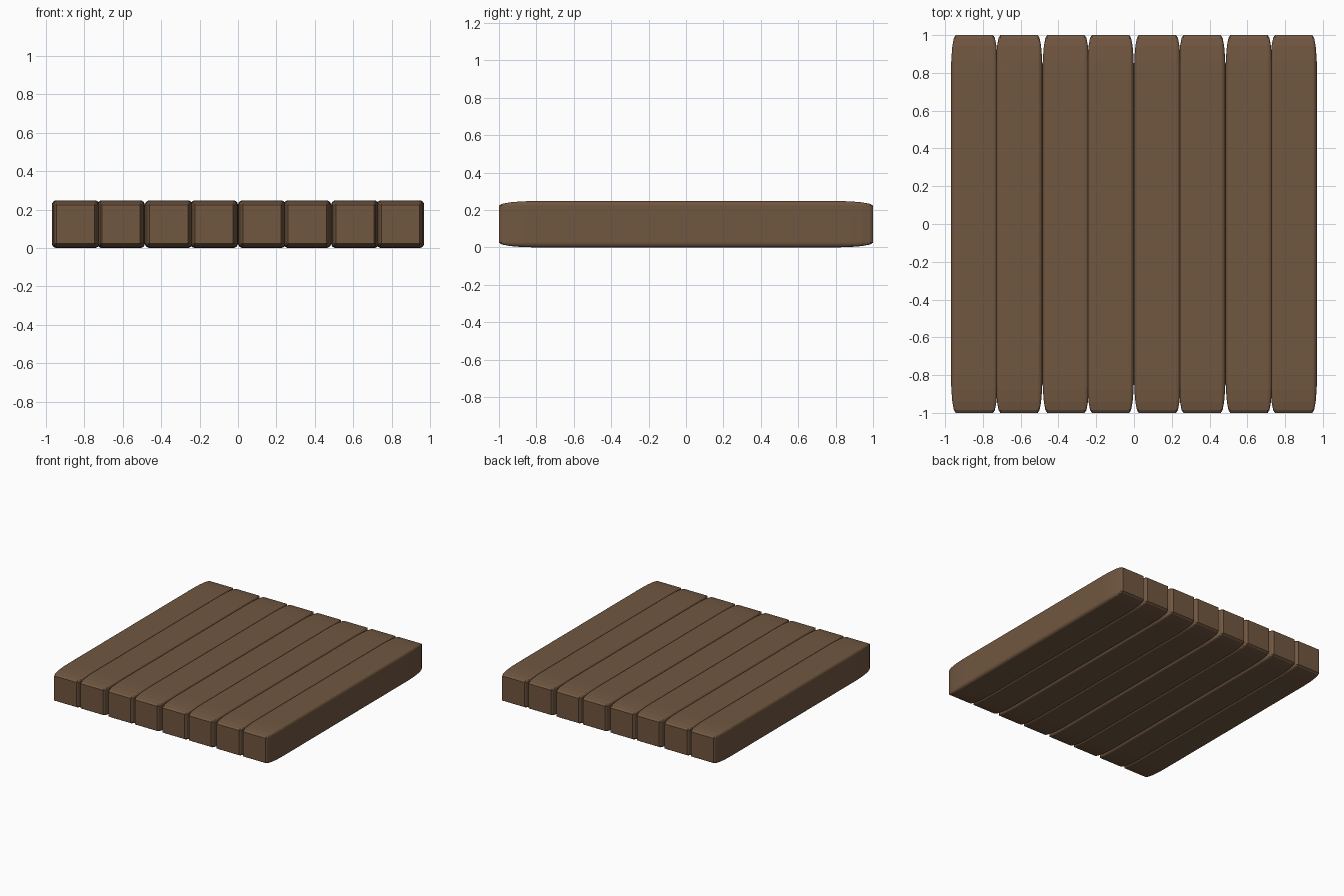
import bpy, bmesh

if "Cube" in bpy.data.objects:
    bpy.data.objects.remove(bpy.data.objects["Cube"])

W, H, L = 0.248, 0.248, 2.0   # plank width, height, length
PAIR = 0.4845                 # pitch between pairs of planks
STEP = 0.2365                 # pitch inside a pair (slight overlap)

wood = bpy.data.materials.new("brown_wood")
wood.diffuse_color = (0.165, 0.095, 0.052, 1)
wood.use_nodes = True
wood.node_tree.nodes["Principled BSDF"].inputs["Base Color"].default_value = wood.diffuse_color


def plank_mesh():
    # rounded unit cube, stretched so the rounding becomes long along the plank
    bm = bmesh.new()
    bmesh.ops.create_cube(bm, size=1)
    bmesh.ops.bevel(bm, geom=bm.edges[:], offset=0.1, segments=4,
                    profile=0.5, affect='EDGES')
    bmesh.ops.scale(bm, vec=(W, L, H), verts=bm.verts)
    mesh = bpy.data.meshes.new("plank")
    bm.to_mesh(mesh)
    bm.free()
    mesh.materials.append(wood)
    return mesh


# four pairs of planks side by side
mesh = plank_mesh()
for pair in range(4):
    for side in (-0.5, 0.5):
        plank = bpy.data.objects.new("plank", mesh)
        plank.location = ((pair - 1.5) * PAIR + side * STEP, 0, H / 2)
        bpy.context.collection.objects.link(plank)
